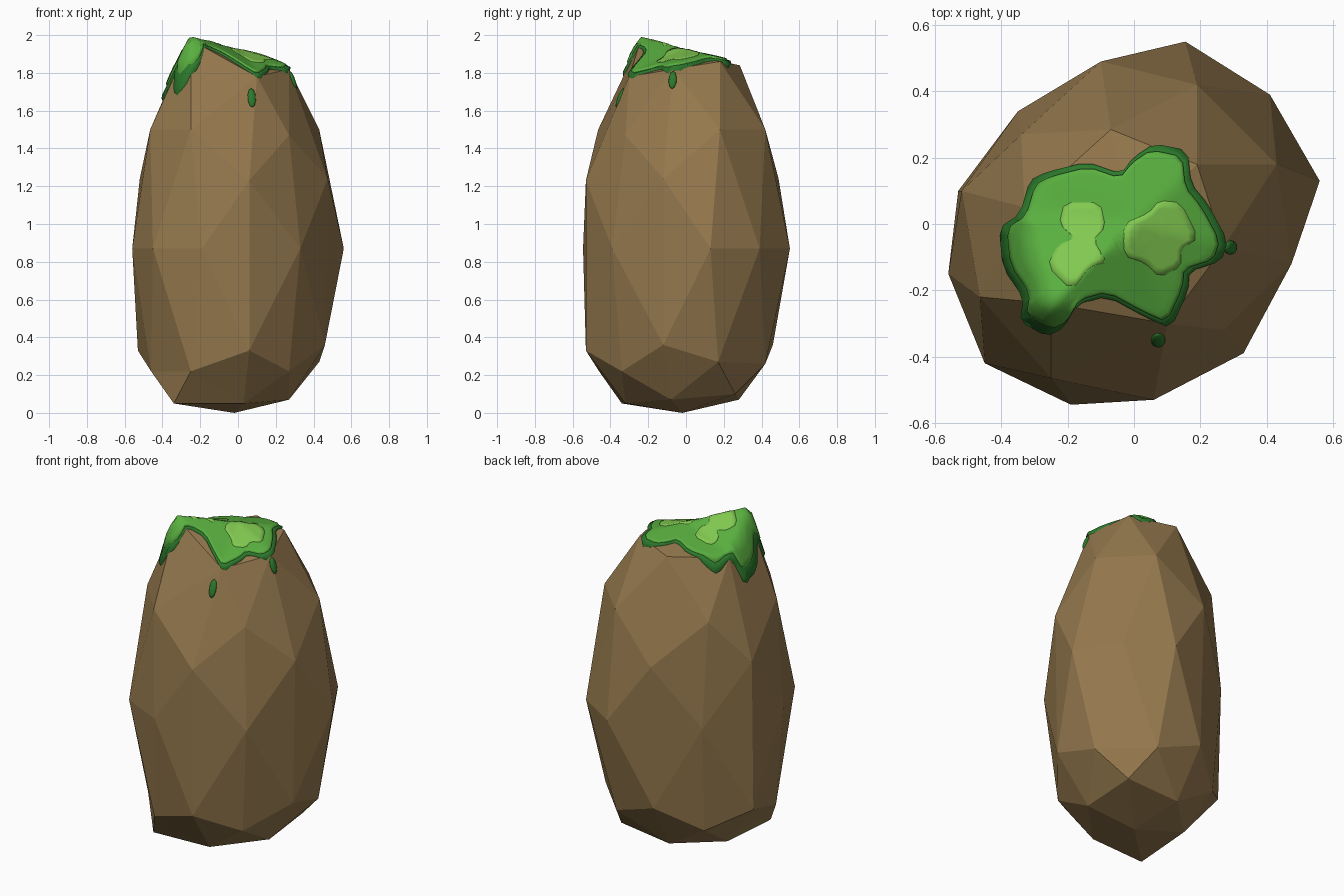
import bpy, bmesh, math
from mathutils import Vector
from mathutils.bvhtree import BVHTree

if "Cube" in bpy.data.objects:
    bpy.data.objects.remove(bpy.data.objects["Cube"])


def material(name, rgb):
    m = bpy.data.materials.new(name)
    m.diffuse_color = (*rgb, 1)
    m.use_nodes = True
    m.node_tree.nodes["Principled BSDF"].inputs["Base Color"].default_value = m.diffuse_color
    return m


STONE = material("stone", (0.30, 0.19, 0.075))
MOSS = material("moss_green", (0.10, 0.43, 0.05))
DARK = material("moss_dark", (0.025, 0.19, 0.025))
LIGHT = material("moss_light", (0.22, 0.58, 0.08))


def make_object(name, bm, mat, smooth):
    bmesh.ops.recalc_face_normals(bm, faces=bm.faces[:])
    for f in bm.faces:
        f.smooth = smooth
    me = bpy.data.meshes.new(name)
    bm.to_mesh(me)
    me.materials.append(mat)
    ob = bpy.data.objects.new(name, me)
    bpy.context.collection.objects.link(ob)
    return ob


# Rock: subdivided icosahedron topology (sphere height, angles), pulled to sculpted points
LONE, PAIR, QUAD, WIDE = (134, -46), (44, 224), (23.1, 64.9, 203.1, 244.9), (102.28, -14.28, 165.72, 282.28)
RINGS = [
    (1, (0,), [(0, 0, 1.9)]),
    (.8507, PAIR, [(.19, .18, 1.86), (-.25, -.24, 1.975)]),
    (.809, WIDE, [(-.07, .285, 1.84), (.27, -.07, 1.82), (-.33, .05, 1.81), (.1, -.3, 1.78)]),
    (.5257, LONE, [(-.34, .27, 1.5), (.27, -.32, 1.47)]),
    (.5, QUAD, [(.43, .18, 1.5), (.19, .42, 1.5), (-.465, -.22, 1.5), (-.25, -.465, 1.5)]),
    (.309, WIDE, [(-.1, .49, 1.24), (.475, -.12, 1.24), (-.52, .1, 1.24), (.06, -.53, 1.23)]),
    (0, (12.28, 44, 75.72, 134, 192.28, 224, 255.72, 314),
     [(.56, .13, .87), (.41, .39, .87), (.155, .55, .87), (-.35, .34, .87),
      (-.56, -.15, .87), (-.45, -.42, .87), (-.19, -.545, .87), (.33, -.39, .87)]),
    (-.309, WIDE, [(-.1, .46, .36), (.46, -.12, .36), (-.53, .1, .33), (.06, -.53, .33)]),
    (-.5, QUAD, [(.43, .17, .27), (.18, .42, .26), (-.46, -.22, .22), (-.25, -.46, .22)]),
    (-.5257, LONE, [(-.33, .29, .22), (.27, -.34, .22)]),
    (-.809, WIDE, [(-.08, .28, .07), (.27, -.08, .07), (-.32, .05, .06), (.03, -.32, .05)]),
    (-.8507, PAIR, [(.26, .26, .1), (-.34, -.34, .05)]),
    (-1, (0,), [(-.02, -.02, 0)]),
]
bm = bmesh.new()
targets = []
for z, angles, pts in RINGS:
    r = math.sqrt(1 - z * z)
    for a, p in zip(angles, pts):
        a = math.radians(a)
        targets.append((bm.verts.new((r * math.cos(a), r * math.sin(a), z)), p))
bmesh.ops.convex_hull(bm, input=bm.verts[:])
for v, p in targets:
    v.co = p
bm.normal_update()
tree = BVHTree.FromBMesh(bm)
make_object("rock", bm, STONE, False)
bm.free()


def drape(x, y, lift):
    p = tree.ray_cast(Vector((x, y, 3)), Vector((0, 0, -1)))[0]
    out = (p - Vector((-.05, 0, 1.45))).normalized()
    return p + out * lift


def cap(name, outline, centre, rings, mat):
    """Sheet draped on the rock: rings are (scale of outline, lift)."""
    n = len(outline)
    fine = []
    for i in range(n):                      # rounded corners by corner cutting
        a, b = Vector(outline[i]), Vector(outline[(i + 1) % n])
        fine += [a.lerp(b, .2), a.lerp(b, .5), a.lerp(b, .8)]
    c = Vector(centre)
    bm = bmesh.new()
    prev = None
    for s, lift in rings:
        if s == 0:
            row = [bm.verts.new(drape(c.x, c.y, lift))] * len(fine)
        else:
            row = [bm.verts.new(drape(*(c + (p - c) * s), lift)) for p in fine]
        if prev:
            for i in range(len(fine)):
                j = (i + 1) % len(fine)
                if prev[0] is prev[1]:
                    bm.faces.new((prev[0], row[i], row[j]))
                else:
                    bm.faces.new((prev[i], row[i], row[j], prev[j]))
        prev = row
    make_object(name, bm, mat, True)
    bm.free()


# Moss cap: dark rim under a brighter, slightly smaller sheet
EDGE = [(-.4, -.01), (-.34, .03), (-.31, .13), (-.26, .155), (-.14, .185), (-.04, .15),
        (0, .2), (.06, .24), (.16, .22), (.17, .12), (.22, .06), (.28, -.05), (.26, -.11),
        (.165, -.14), (.16, -.2), (.11, -.31), (.04, -.28), (-.08, -.215), (-.17, -.24),
        (-.21, -.31), (-.26, -.335), (-.34, -.29), (-.33, -.22), (-.39, -.13)]
MID = (-.07, -.03)
cap("moss_rim", EDGE, MID, [(.82, .008), (.9, .014), (.98, .016), (1, -.008)], DARK)
cap("moss", EDGE, MID, [(i / 10, .025) for i in range(9)] + [(.86, .025), (.9, .022), (.915, .005)], MOSS)

# Light patches on the moss
PATCH_A = [(-.2, .06), (-.1, .06), (-.085, -.01), (-.12, -.045), (-.08, -.11), (-.13, -.12),
           (-.18, -.19), (-.25, -.12), (-.22, -.06), (-.17, -.04), (-.215, 0)]
PATCH_B = [(-.03, 0), (.04, .03), (.07, .065), (.13, .06), (.18, -.04), (.13, -.07),
           (.13, -.12), (.07, -.15), (.03, -.11), (-.03, -.09)]
FLAT = [(i / 5, .029) for i in range(6)] + [(1.03, .022)]
cap("moss_patch_left", PATCH_A, (-.15, -.05), FLAT, LIGHT)
cap("moss_patch_right", PATCH_B, (.07, -.04), FLAT, LIGHT)

# Small drips hanging below the rim
for name, (x, y, z), half in (("drip_front", (.07, -.33, 1.66), .055),
                              ("drip_right", (.285, -.07, 1.76), .05)):
    spot, normal, _, _ = tree.find_nearest(Vector((x, y, z)))
    down = (Vector((0, 0, -1)) + normal * normal.z).normalized()
    side = normal.cross(down)
    bm = bmesh.new()
    bmesh.ops.create_icosphere(bm, subdivisions=2, radius=1)
    for v in bm.verts:
        a, b, c = v.co
        v.co = spot + side * a * .022 + down * b * half + normal * c * .012
    make_object(name, bm, DARK, True)
    bm.free()
